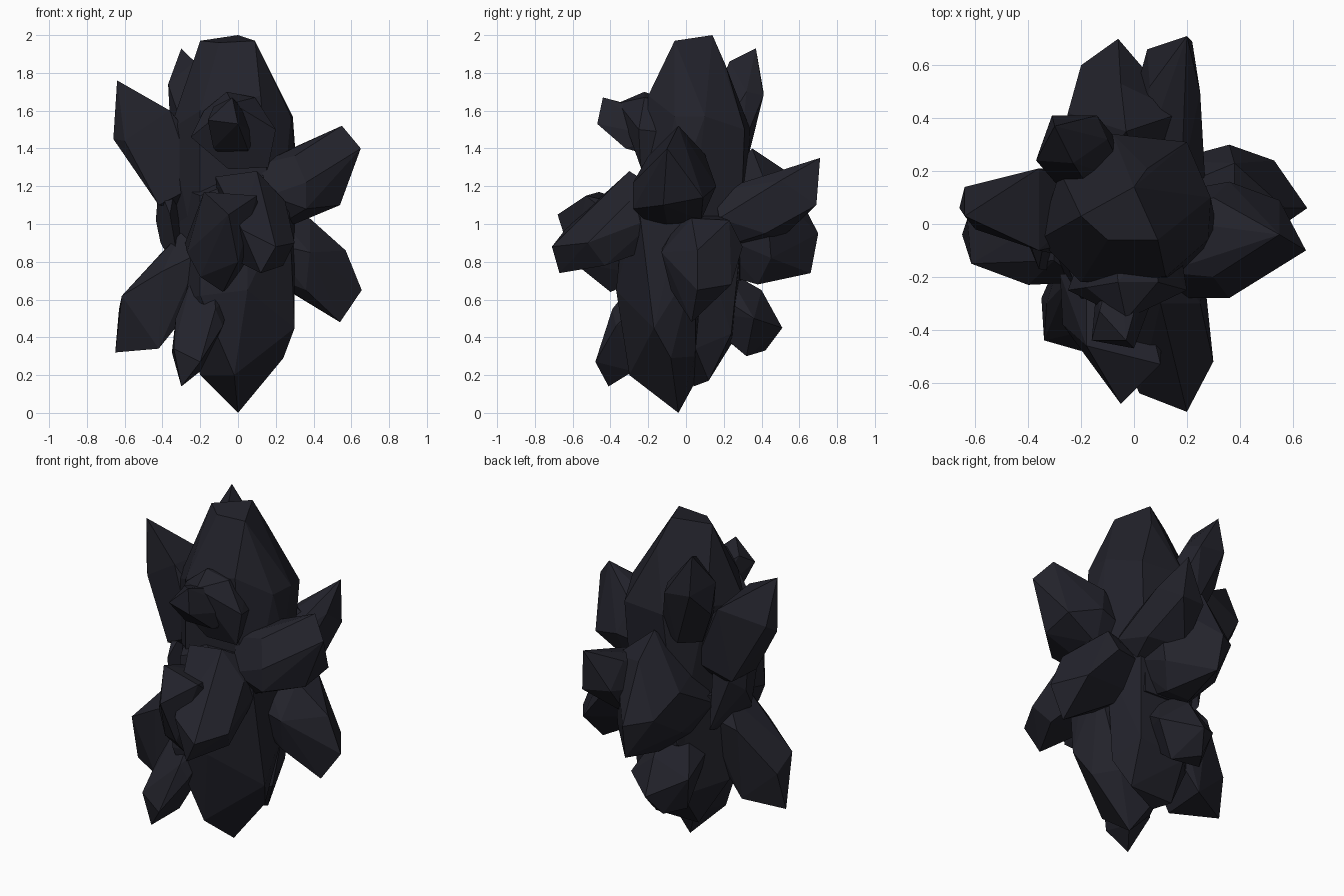
import bpy, bmesh, math
from mathutils import Vector

# One dark stone colour
mat = bpy.data.materials.new("dark_stone")
mat.diffuse_color = (0.0165, 0.0165, 0.0245, 1)


def hull(name, points):
    """Flat-faced rock: the convex hull of a few corner points."""
    bm = bmesh.new()
    for p in points:
        bm.verts.new(p)
    res = bmesh.ops.convex_hull(bm, input=bm.verts)
    junk = {g for g in res["geom_interior"] + res["geom_unused"]
            if isinstance(g, bmesh.types.BMVert)}
    bmesh.ops.delete(bm, geom=list(junk), context='VERTS')
    bmesh.ops.dissolve_limit(bm, angle_limit=math.radians(4),
                             verts=bm.verts, edges=bm.edges)
    bmesh.ops.recalc_face_normals(bm, faces=bm.faces)
    me = bpy.data.meshes.new(name)
    bm.to_mesh(me)
    bm.free()
    me.materials.append(mat)
    ob = bpy.data.objects.new(name, me)
    bpy.context.collection.objects.link(ob)


def crystal(name, base, radius, *corners):
    """Spike: a six-sided root ring inside the body, joined to outer corners."""
    base = Vector(base)
    pts = [Vector(c) for c in corners]
    axis = sum(pts, Vector()) / len(pts) - base
    rot = axis.to_track_quat('Z', 'Y')
    ring = [base + rot @ Vector((radius * math.cos(a), radius * math.sin(a), 0))
            for a in (math.tau * i / 6 for i in range(6))]
    hull(name, ring + pts)


# Central column: upper and lower rocks plus a back foot
hull("upper_column", [
    (-0.20, 0.03, 1.97), (0, 0.14, 2.0), (0.09, -0.06, 1.97), (-0.1, -0.06, 1.96),
    (0.05, 0.21, 1.84), (-0.36, -0.06, 1.5), (-0.28, 0.2, 1.55), (-0.08, 0.34, 1.5),
    (0.2, 0.31, 1.5), (0.29, 0.1, 1.57), (0.28, -0.06, 1.57), (0.12, -0.2, 1.68),
    (-0.2, -0.22, 1.6), (0.31, 0, 1.3), (-0.33, 0, 0.8), (-0.2, -0.22, 0.7),
    (0.2, -0.22, 0.7), (0.28, 0, 0.7), (0.15, 0.28, 0.7), (-0.15, 0.3, 0.7)])
hull("lower_column", [
    (0, -0.04, 0), (0.24, -0.08, 0.29), (0.3, -0.17, 0.45), (-0.02, -0.3, 0.2),
    (-0.2, -0.1, 0.2), (-0.12, 0.08, 0.22), (0.14, 0.05, 0.3), (0.05, -0.37, 0.65),
    (-0.2, -0.35, 0.62), (-0.33, -0.1, 0.6), (-0.33, 0.1, 0.7), (0.3, 0.05, 0.8),
    (0.27, -0.25, 1.1), (0.05, -0.31, 1.25), (-0.2, -0.27, 1.15), (-0.33, 0, 1.2),
    (0.3, 0, 1.2)])
hull("back_foot", [
    (-0.17, 0.12, 0.17), (-0.1, 0.04, 0.14), (0.12, 0.12, 0.17), (0.2, 0.05, 0.34),
    (0.15, 0.24, 0.42), (-0.15, 0.25, 0.38), (-0.33, 0.05, 0.45), (0.28, 0.1, 0.9),
    (0.2, 0.3, 1.0), (-0.15, 0.32, 1.0), (-0.36, 0.1, 1.0)])
hull("left_side_rock", [
    (-0.42, 0, 1.2), (-0.435, 0.04, 1.02), (-0.41, -0.05, 0.9), (-0.39, 0.14, 1.1),
    (-0.36, -0.17, 1.05), (-0.3, 0.2, 0.8), (-0.3, 0.15, 1.4), (-0.3, -0.18, 0.7)])

# Side spikes
crystal("upper_left_spike", (-0.22, 0.04, 1.2), 0.17,
        (-0.64, 0.03, 1.76), (-0.66, 0.06, 1.45), (-0.64, 0.14, 1.5), (-0.6, -0.02, 1.44),
        (-0.36, 0.21, 1.56), (-0.36, -0.1, 1.6), (-0.43, 0.17, 1.12), (-0.42, -0.08, 1.1))
crystal("lower_left_spike", (-0.2, -0.05, 0.85), 0.17,
        (-0.65, -0.04, 0.32), (-0.615, -0.15, 0.62), (-0.63, 0.02, 0.55), (-0.42, -0.2, 0.34),
        (-0.4, -0.23, 0.75), (-0.43, 0.12, 0.8), (-0.42, 0.06, 0.36))
crystal("upper_right_spike", (0.15, -0.08, 1.15), 0.2,
        (0.55, -0.04, 1.52), (0.65, -0.1, 1.4), (0.55, 0.09, 1.14), (0.54, -0.12, 1.1),
        (0.36, -0.28, 1.22), (0.36, -0.28, 1.08), (0.36, 0.16, 1.2), (0.3, -0.1, 1.0),
        (0.34, 0.08, 1.02), (0.3, -0.2, 1.36), (0.3, 0.1, 1.37))
crystal("lower_right_spike", (0.15, 0.06, 0.9), 0.18,
        (0.655, 0.06, 0.65), (0.54, 0.03, 0.48), (0.53, 0.24, 0.68), (0.57, 0.06, 0.86),
        (0.38, -0.13, 0.85), (0.36, 0.3, 0.88), (0.38, 0.23, 1.02), (0.36, -0.08, 0.65),
        (0.38, 0.03, 1.03))

# Front spikes
crystal("front_upper_spike", (0, -0.1, 1.46), 0.13,
        (-0.03, -0.44, 1.67), (-0.16, -0.44, 1.55), (0, -0.47, 1.53),
        (-0.13, -0.32, 1.4), (0.05, -0.32, 1.4), (-0.13, -0.33, 1.62))
crystal("front_upper_rock", (0, -0.05, 1.48), 0.17,
        (-0.03, -0.36, 1.64), (-0.06, -0.22, 1.7), (0.09, -0.22, 1.67), (0.2, -0.25, 1.5),
        (0.16, -0.24, 1.3), (-0.05, -0.23, 1.29), (-0.25, -0.25, 1.46), (-0.18, -0.24, 1.6))
crystal("front_middle_spike", (-0.08, -0.2, 0.9), 0.2,
        (-0.05, -0.68, 1.05), (0.1, -0.53, 1.15), (-0.18, -0.46, 1.17), (-0.27, -0.38, 0.85),
        (-0.2, -0.42, 0.72), (0, -0.6, 0.8), (-0.08, -0.4, 0.64))
crystal("front_right_spike", (0.08, -0.15, 1.05), 0.18,
        (0.2, -0.71, 0.88), (0.12, -0.67, 0.74), (0.02, -0.64, 0.97), (0.3, -0.52, 0.9),
        (0.24, -0.43, 0.78), (0.1, -0.3, 1.28), (-0.12, -0.3, 1.25), (0.25, -0.3, 1.12),
        (0.02, -0.44, 0.79))
crystal("front_foot_spike", (-0.15, -0.15, 0.65), 0.13,
        (-0.3, -0.41, 0.14), (-0.2, -0.48, 0.27), (-0.34, -0.44, 0.34), (-0.35, -0.28, 0.32),
        (-0.33, -0.3, 0.5), (-0.12, -0.39, 0.55), (-0.08, -0.37, 0.46), (-0.2, -0.28, 0.22))

# Back spikes
crystal("back_upper_spike", (-0.15, 0.2, 1.4), 0.14,
        (-0.3, 0.37, 1.93), (-0.31, 0.41, 1.7), (-0.14, 0.41, 1.68), (-0.23, 0.23, 1.86),
        (-0.37, 0.24, 1.74), (-0.1, 0.32, 1.7), (-0.36, 0.27, 1.55))
crystal("back_right_spike", (0.1, 0.2, 1.03), 0.17,
        (0.2, 0.71, 1.35), (0.22, 0.69, 1.1), (0.05, 0.66, 1.12), (0.06, 0.52, 1.25),
        (0.25, 0.5, 1.23), (0.25, 0.42, 0.95), (0.05, 0.5, 0.92))
crystal("back_middle_spike", (-0.06, 0.15, 0.95), 0.24,
        (-0.06, 0.7, 0.95), (-0.05, 0.66, 0.74), (-0.2, 0.6, 0.98), (-0.05, 0.53, 1.28),
        (-0.03, 0.35, 1.4), (0.18, 0.42, 1.22), (-0.25, 0.42, 1.1), (-0.25, 0.4, 0.85),
        (0.15, 0.45, 0.82), (-0.08, 0.38, 0.68), (0.08, 0.38, 0.68))
crystal("back_foot_spike", (-0.08, 0.12, 0.65), 0.16,
        (-0.08, 0.51, 0.45), (-0.14, 0.42, 0.33), (0.0, 0.32, 0.3), (-0.22, 0.3, 0.34),
        (-0.27, 0.36, 0.55), (0.12, 0.36, 0.5), (-0.06, 0.4, 0.65))
